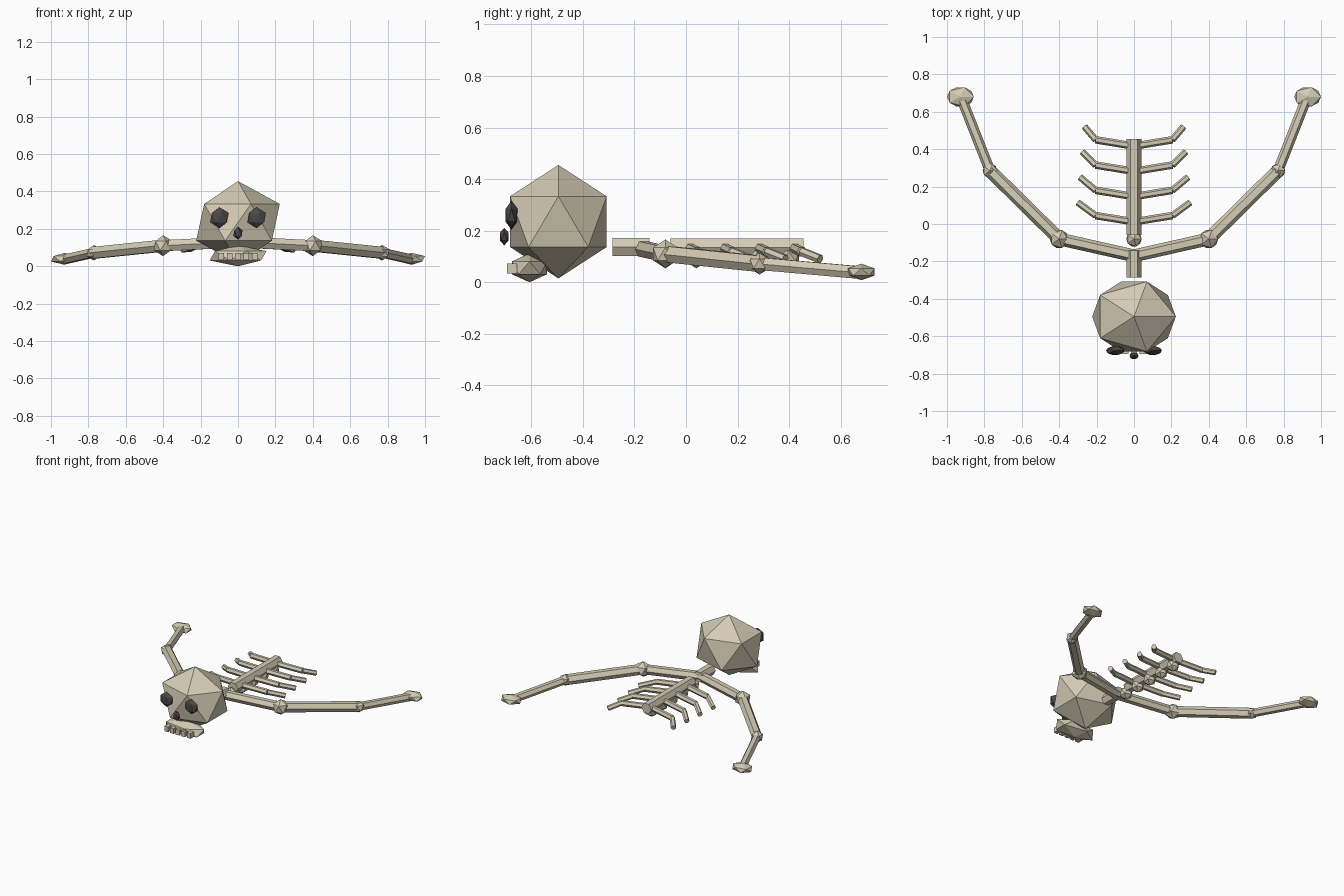
import bpy, bmesh, math
from mathutils import Vector, Matrix

if "Cube" in bpy.data.objects:
    bpy.data.objects.remove(bpy.data.objects["Cube"])


def material(name, rgb):
    m = bpy.data.materials.new(name)
    m.diffuse_color = (*rgb, 1.0)
    m.use_nodes = True
    m.node_tree.nodes["Principled BSDF"].inputs["Base Color"].default_value = m.diffuse_color
    return m


BONE = material("bone", (0.66, 0.60, 0.46))
DARK = material("dark_socket", (0.07, 0.065, 0.06))


def finish(bm, name, mat):
    me = bpy.data.meshes.new(name)
    bm.to_mesh(me)
    bm.free()
    me.materials.append(mat)
    ob = bpy.data.objects.new(name, me)
    bpy.context.collection.objects.link(ob)
    return ob


def knob(name, centre, radii, mat=BONE):
    """Faceted icosahedron, scaled on each axis."""
    bm = bmesh.new()
    bmesh.ops.create_icosphere(bm, subdivisions=1, radius=1.0,
                               matrix=Matrix.Translation(centre) @ Matrix.Diagonal((*radii, 1)))
    return finish(bm, name, mat)


def rod(name, a, b, r):
    """Six-sided bone shaft from a to b with corners pointing sideways."""
    a, b = Vector(a), Vector(b)
    axis = (b - a).normalized()
    side = axis.cross(Vector((0, 0, 1))).normalized()
    up = side.cross(axis)
    bm = bmesh.new()
    rings = []
    for p in (a, b):
        rings.append([bm.verts.new(p + r * (math.cos(k * math.pi / 3) * side
                                            + math.sin(k * math.pi / 3) * up)) for k in range(6)])
    for k in range(6):
        j = (k + 1) % 6
        bm.faces.new((rings[0][k], rings[0][j], rings[1][j], rings[1][k]))
    bm.faces.new(rings[0])
    bm.faces.new(rings[1])
    bmesh.ops.recalc_face_normals(bm, faces=bm.faces)
    return finish(bm, name, BONE)


def box(name, centre, size):
    bm = bmesh.new()
    bmesh.ops.create_cube(bm, size=1.0,
                          matrix=Matrix.Translation(centre) @ Matrix.Diagonal((*size, 1)))
    return finish(bm, name, BONE)


# Head
knob("skull", (0, -0.495, 0.235), (0.25, 0.22, 0.22))
knob("jaw", (0, -0.607, 0.056), (0.17, 0.08, 0.056))
knob("nose_socket", (0, -0.705, 0.177), (0.027, 0.02, 0.034), DARK)
for i in range(5):
    box(f"tooth_{i + 1}", ((i - 2) * 0.045, -0.675, 0.053), (0.03, 0.04, 0.038))

# Neck, spine and vertebrae
rod("neck", (0, -0.285, 0.137), (0, -0.142, 0.137), 0.04)
rod("spine", (0, -0.06, 0.135), (0, 0.455, 0.135), 0.04)
for i in range(5):
    knob(f"vertebra_{i + 1}", (0, -0.08 + 0.12 * i, 0.10), (0.046, 0.046, 0.046))

# Mirrored parts
for s, tag in ((-1, "left"), (1, "right")):
    knob(f"eye_socket_{tag}", (s * 0.10, -0.677, 0.26), (0.055, 0.027, 0.056), DARK)

    # Arm chain: neck base, shoulder, elbow, hand
    root, shoulder = (0, -0.17, 0.13), (s * 0.40, -0.08, 0.11)
    elbow, wrist = (s * 0.77, 0.285, 0.072), (s * 0.922, 0.67, 0.038)
    rod(f"collarbone_{tag}", root, shoulder, 0.034)
    rod(f"upper_arm_{tag}", shoulder, elbow, 0.036)
    rod(f"forearm_{tag}", elbow, wrist, 0.028)
    knob(f"shoulder_{tag}", shoulder, (0.056, 0.056, 0.056))
    knob(f"elbow_{tag}", elbow, (0.044, 0.044, 0.042))
    knob(f"hand_{tag}", (s * 0.928, 0.68, 0.04), (0.08, 0.06, 0.032))

    # Bent ribs, each a little shorter toward the back
    for i in range(4):
        y = 0.015 + 0.135 * i
        mid = (s * 0.205, y + 0.03, 0.118)
        rod(f"rib_inner_{tag}_{i + 1}", (s * 0.02, y, 0.132), mid, 0.02)
        rod(f"rib_outer_{tag}_{i + 1}", mid, (s * (0.30 - 0.012 * i), y + 0.10, 0.09), 0.018)
